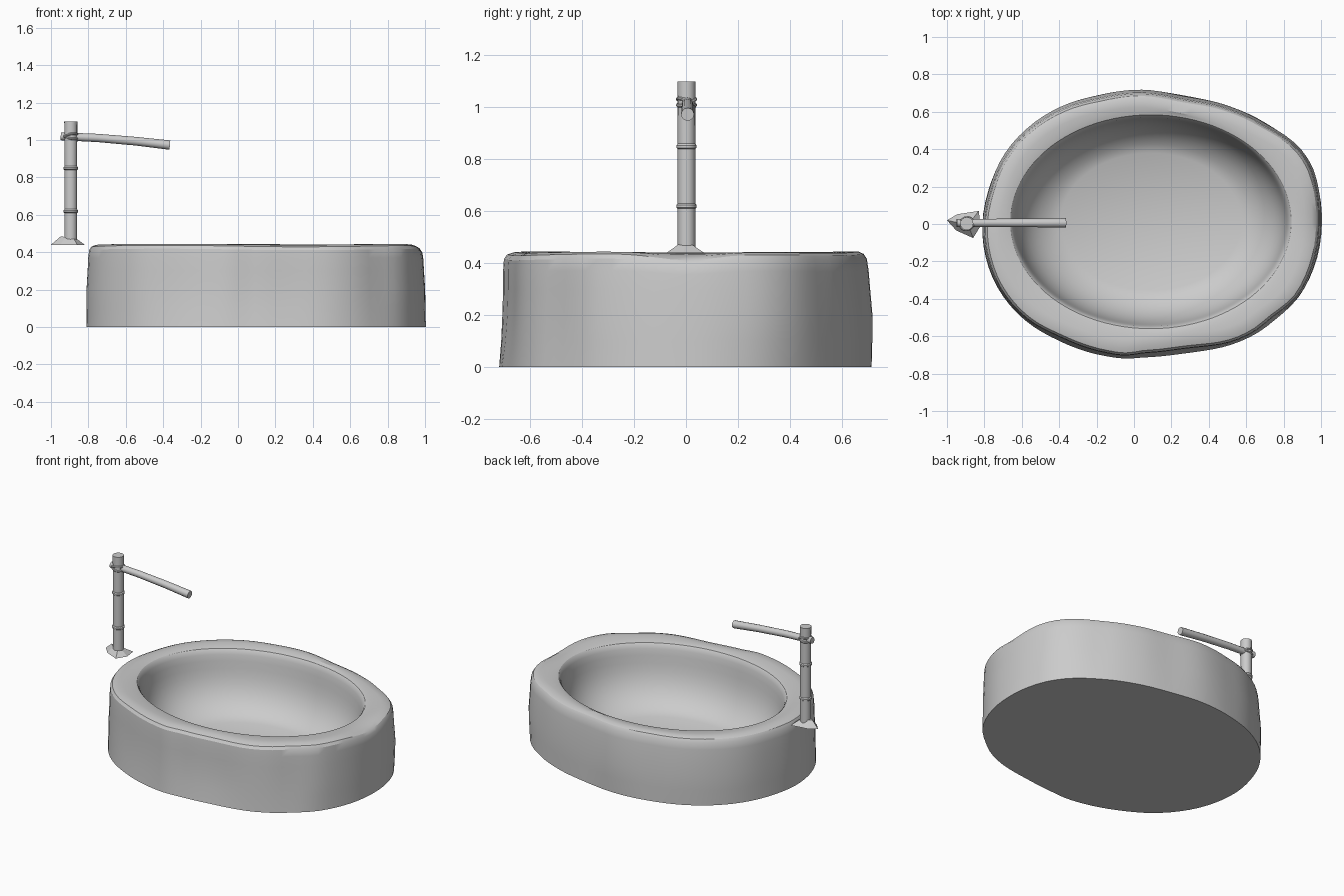
import bpy, bmesh, math
from mathutils import Vector

if "Cube" in bpy.data.objects:
    bpy.data.objects.remove(bpy.data.objects["Cube"])

CX, SEG = 0.09, 96


def finish(name, verts, faces, angle=35):
    me = bpy.data.meshes.new(name)
    me.from_pydata([tuple(v) for v in verts], [], faces)
    bm = bmesh.new()
    bm.from_mesh(me)
    bmesh.ops.recalc_face_normals(bm, faces=bm.faces)
    bm.to_mesh(me)
    bm.free()
    ob = bpy.data.objects.new(name, me)
    bpy.context.collection.objects.link(ob)
    bpy.ops.object.select_all(action='DESELECT')
    ob.select_set(True)
    bpy.context.view_layer.objects.active = ob
    bpy.ops.object.shade_smooth_by_angle(angle=math.radians(angle))
    return ob


def loft(name, rings, angle=35):
    n = len(rings[0])
    verts = [v for r in rings for v in r]
    faces = [(k*n + i, k*n + (i+1) % n, (k+1)*n + (i+1) % n, (k+1)*n + i)
             for k in range(len(rings)-1) for i in range(n)]
    faces += [tuple(range(n))[::-1], tuple(range(len(verts)-n, len(verts)))]
    return finish(name, verts, faces, angle)


def tube(name, stations, sides=16):
    # stations: (centre, radius); rings are perpendicular to the whole axis
    a = (Vector(stations[-1][0]) - Vector(stations[0][0])).normalized()
    u = Vector((0, 1, 0))
    w = a.cross(u)
    ang = [2*math.pi*i/sides for i in range(sides)]
    return loft(name, [[Vector(c) + r*(math.cos(t)*u + math.sin(t)*w) for t in ang]
                       for c, r in stations])


# Rough stone outline, read from above
outline = [(1, 0), (.99, .17), (.95, .31), (.87, .42), (.71, .53), (.5, .63), (.27, .68),
           (.03, .715), (-.19, .685), (-.38, .63), (-.57, .51), (-.7, .36), (-.775, .18),
           (-.81, 0), (-.79, -.18), (-.72, -.35), (-.58, -.51), (-.4, -.61), (-.2, -.685),
           (-.05, -.71), (.07, -.695), (.3, -.67), (.6, -.605), (.75, -.5), (.88, -.39),
           (.97, -.2)]
polar = sorted((math.atan2(y, x-CX) % (2*math.pi), math.hypot(x-CX, y)) for x, y in outline)
N = len(polar)


def radius(t):
    # periodic cubic interpolation of the outline radius
    k = max(i for i in range(N) if polar[i][0] <= t + 1e-9)
    t0, t1 = polar[k][0], polar[k+1][0] if k+1 < N else 2*math.pi
    s = (t-t0)/(t1-t0)
    a, b, c, d = (polar[(k+j) % N][1] for j in (-1, 0, 1, 2))
    return b + .5*s*(c-a + s*(2*a-5*b+4*c-d + s*(3*(b-c)+d-a)))


T = [2*math.pi*i/SEG for i in range(SEG)]
R = [radius(t) for t in T]
SMOOTH = [sum(R[(i+j) % SEG] for j in range(-5, 6))/11 for i in range(SEG)]


def outer_ring(z, inset, blend, wave, lean=0):
    ring = []
    for i, t in enumerate(T):
        # lean pushes the back out and the front in, for an uneven wall
        r = R[i]*blend + SMOOTH[i]*(1-blend) - inset + lean*math.sin(t)
        d = min(t, 2*math.pi-t)
        dz = wave*(.004*math.cos(3*t+.5) - .025*math.exp(-(d/.18)**2))
        ring.append((CX + r*math.cos(t), r*math.sin(t), z+dz))
    return ring


def bowl_ring(z, f):
    return [(CX + .743*f*math.cos(t), .012 + .565*f*math.sin(t), z) for t in T]


# Hollow: steep upper wall curving down to a flat floor (height, scale)
hollow = [bowl_ring(z, f) for z, f in [
    (.437, 1.035), (.433, 1.012), (.424, 1), (.40, .987), (.36, .976), (.31, .966),
    (.26, .95), (.215, .928), (.17, .895), (.13, .852), (.095, .8), (.065, .735),
    (.04, .65)]]

# Stone basin: outer wall, rounded rim, hollow bowl
loft("stone_basin", [
    outer_ring(0, -.005, .5, 0, -.006), outer_ring(.1, -.002, .8, 0),
    outer_ring(.2, 0, 1, 0, .003), outer_ring(.3, .006, 1, .2),
    outer_ring(.37, .009, 1, .6, -.003), outer_ring(.415, .014, 1, 1, -.005),
    outer_ring(.433, .026, 1, 1, -.005), outer_ring(.442, .05, 1, .8),
    outer_ring(.443, .09, 1, .4)] + hollow, 28)

# Upright bamboo post with raised nodes
PX, PY = -.894, .002
post = [((PX, PY, .455), .034)]
for z in (.62, .85):
    post += [((PX, PY, z+dz), r) for dz, r in
             ((-.01, .034), (-.006, .039), (.004, .039), (.01, .034))]
post.append(((PX, PY, 1.1), .035))
tube("bamboo_post", post)

# Slightly drooping spout
tube("bamboo_spout", [((-.948, .006, 1.020), .021), ((-.75, .006, 1.011), .022),
                      ((-.55, .006, .994), .023), ((-.364, .006, .973), .025)], 12)

# Binding wrapped where spout and post cross
for k, tilt in enumerate((.35, -.35)):
    bpy.ops.mesh.primitive_torus_add(major_segments=20, minor_segments=8, major_radius=.036,
                                     minor_radius=.007, location=(PX, PY, 1.02),
                                     rotation=(tilt, tilt*.6, 0))
    bpy.context.object.name = f"binding_{k+1}"
    bpy.ops.object.shade_smooth_by_angle()

# Faceted foot stone, flat underneath and sloping to a ridge at the post
foot = [(-1, .02), (-.945, .052), (-.83, .07), (-.82, -.01), (-.86, -.075), (-.95, -.035)]
loft("foot_stone", [[(x, y, .44) for x, y in foot],
                    [(PX + (x-PX)*.5, y*.4, .475 - (x-PX)*.1) for x, y in foot]], 10)
